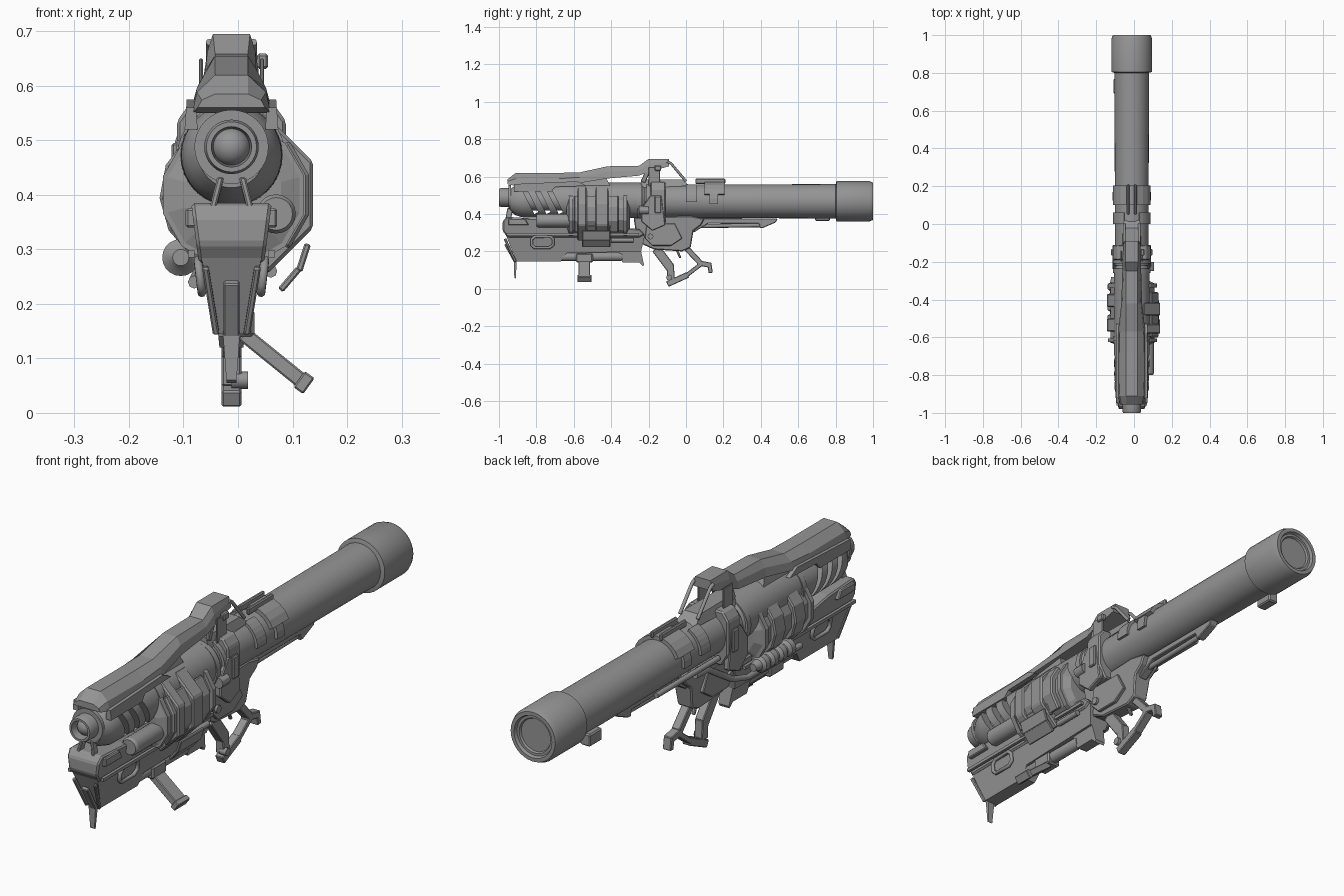
import bpy, bmesh, math
from mathutils import Vector

if "Cube" in bpy.data.objects:
    bpy.data.objects.remove(bpy.data.objects["Cube"])

grey = bpy.data.materials.new("gunmetal grey")
grey.use_nodes = True
grey.diffuse_color = (0.3, 0.3, 0.3, 1)
grey.node_tree.nodes["Principled BSDF"].inputs["Base Color"].default_value = (0.3, 0.3, 0.3, 1)

CX = -0.012   # barrel axis
CZ = 0.468


def finish(name, bm, smooth=False, bevel=0):
    bmesh.ops.recalc_face_normals(bm, faces=bm.faces)
    me = bpy.data.meshes.new(name)
    bm.to_mesh(me)
    bm.free()
    me.materials.append(grey)
    ob = bpy.data.objects.new(name, me)
    bpy.context.collection.objects.link(ob)
    if smooth:
        me.shade_smooth()
        me.set_sharp_from_angle(angle=math.radians(30))
    if bevel:
        mod = ob.modifiers.new("chamfer", "BEVEL")
        mod.width, mod.segments = bevel, 1
    return ob


def loft(name, rings, **kw):
    """Skin a list of equal-length closed rings and cap both ends."""
    bm = bmesh.new()
    rows = [[bm.verts.new(p) for p in r] for r in rings]
    n = len(rows[0])
    for a, b in zip(rows, rows[1:]):
        for i in range(n):
            bm.faces.new((a[i], a[(i + 1) % n], b[(i + 1) % n], b[i]))
    bm.faces.new(rows[0])
    bm.faces.new(rows[-1])
    return finish(name, bm, **kw)


def prism(name, pts, w_low, w_top=None, cx=CX, **kw):
    """Side profile (y, z) given width along x; half-width varies with height."""
    w_top = w_low if w_top is None else w_top
    lo, hi = min(p[1] for p in pts), max(p[1] for p in pts)
    w = lambda z: w_low + (w_top - w_low) * (z - lo) / (hi - lo)
    return loft(name, [[(cx + s * w(z), y, z) for y, z in pts] for s in (-1, 1)], **kw)


def lathe(name, prof, cx=CX, cz=CZ, seg=32, smooth=True, turn=0):
    """Revolve (y, radius) about an axis parallel to y."""
    rings = []
    for y, r in prof:
        ang = [2 * math.pi * (i + turn) / seg for i in range(seg)]
        rings.append([(cx + r * math.cos(a), y, cz + r * math.sin(a)) for a in ang])
    return loft(name, rings, smooth=smooth)


def sector(name, r0, r1, a0, a1, y0, y1, n, cx=CX, cz=CZ, **kw):
    """Curved plate wrapped around an axis parallel to y."""
    ang = [math.radians(a0 + (a1 - a0) * i / n) for i in range(n + 1)]
    pol = lambda r, a, y: (cx + r * math.cos(a), y, cz + r * math.sin(a))
    return loft(name, [[pol(r0, a, y0), pol(r1, a, y0), pol(r1, a, y1), pol(r0, a, y1)]
                       for a in ang], **kw)


def box(name, c, size, bevel=0):
    bm = bmesh.new()
    bmesh.ops.create_cube(bm, size=1)
    for v in bm.verts:
        v.co = Vector(c) + Vector([v.co[i] * size[i] for i in range(3)])
    return finish(name, bm, bevel=bevel)


def bar(name, p, q, thick, width, side=(1, 0, 0), bevel=0.003):
    """Rectangular bar from p to q; width lies along the side vector."""
    p, q, s = Vector(p), Vector(q), Vector(side)
    t = (q - p).normalized().cross(s).normalized() * thick / 2
    s = s * width / 2
    return loft(name, [[e + s + t, e - s + t, e - s - t, e + s - t] for e in (p, q)], bevel=bevel)


def pipe(name, pts, r, cyclic=False):
    cu = bpy.data.curves.new(name, "CURVE")
    cu.dimensions = "3D"
    cu.bevel_depth, cu.bevel_resolution, cu.use_fill_caps = r, 2, True
    sp = cu.splines.new("POLY")
    sp.points.add(len(pts) - 1)
    for pt, co in zip(sp.points, pts):
        pt.co = (*co, 1)
    sp.use_cyclic_u = cyclic
    cu.materials.append(grey)
    ob = bpy.data.objects.new(name, cu)
    bpy.context.collection.objects.link(ob)


# Rear launch tube and end cap
lathe("launch_tube", [(-.22, .088), (.82, .092)])
lathe("tube_end_cap", [(.8, .09), (.805, .108), (.98, .108), (1, .1), (1, .085),
                       (.988, .08), (.988, .07), (.98, .066)])

# Front barrel housing with slanted vents
body = lathe("barrel_housing", [(-.94, .06), (-.91, .08), (-.87, .092), (-.5, .095), (-.24, .095), (-.22, .08)], cz=.473)
for i in range(3):
    y = -.83 + i * .065
    cut = bar("vent_cutter", (CX, y - .035, .535), (CX, y + .03, .405), .024, .3, bevel=0)
    cut.hide_render = True
    cut.hide_set(True)
    mod = body.modifiers.new("vent", "BOOLEAN")
    mod.object, mod.operation, mod.solver = cut, "DIFFERENCE", "EXACT"
lathe("barrel_core", [(-.9, .055), (-.3, .055)], cz=.473)
lathe("muzzle", [(-.95, .068), (-.935, .068), (-.935, .05), (-.99, .05), (-1, .046),
                 (-1, .037), (-.96, .033)], cz=.488)
bm = bmesh.new()
bmesh.ops.create_uvsphere(bm, u_segments=24, v_segments=12, radius=.035)
bmesh.ops.translate(bm, verts=bm.verts, vec=(CX, -.955, .488))
finish("muzzle_ball", bm, smooth=True)
for y in (-.62, -.26, -.21):
    lathe("housing_ring", [(y, .09), (y, .1), (y + .025, .1), (y + .025, .09)])

# Faceted cowl along the top, rising into the sight
rings = []
for y, zb, zt, wb, wt in [(-.955, .56, .585, .062, .03), (-.91, .55, .62, .072, .03),
                          (-.68, .55, .62, .074, .03), (-.57, .565, .622, .072, .03),
                          (-.42, .59, .655, .055, .03), (-.25, .605, .658, .05, .03),
                          (-.2, .625, .695, .05, .034), (-.09, .655, .695, .045, .034)]:
    zm, wm = zb + (zt - zb) * .55, wb * .88
    rings.append([(CX + x, y, z) for x, z in ((-wb, zb), (-wm, zm), (-wt, zt),
                                             (wt, zt), (wm, zm), (wb, zb))])
loft("top_cowl", rings)
prism("cowl_support", [(-.6, .54), (-.58, .6), (-.43, .6), (-.4, .54)], .055, .04)
prism("sight_base", [(-.24, .54), (-.24, .585), (-.02, .585), (.02, .55)], .05, .035)
for s in (-1, 1):
    x = CX + s * .04
    pipe("sight_strut", [(x, -.1, .68), (x, -.08, .67), (x, 0, .575)], .007)
    bar("sight_front_leg", (x, -.2, .64), (x, -.23, .57), .025, .012)
    box("sight_side_plate", (CX + s * .056, -.17, .6), (.007, .06, .1), .002)
    # Skirts below the cowl
    prism("cowl_skirt", [(-.92, .52), (-.92, .56), (-.58, .575), (-.53, .55), (-.7, .545), (-.72, .52)],
          .012, .008, cx=CX + s * .074)
box("sight_knob", (.045, -.15, .645), (.02, .035, .028), .004)

# Collar block around the tube
shape = [(-.1, .4), (-.1, .535), (-.075, .57), (.075, .57), (.1, .535), (.1, .4), (.07, .35), (-.07, .35)]
loft("collar", [[(CX + x, y, z) for x, z in shape] for y in (-.19, -.11)], bevel=.006)
for s in (-1, 1):
    prism("collar_side_plate", [(-.24, .36), (-.24, .43), (-.19, .5), (-.13, .5), (-.11, .34), (-.18, .31)],
          .012, cx=CX + s * .09, bevel=.004)
    box("collar_clip", (CX + s * .1, -.15, .45), (.02, .035, .09), .004)
    sector("tube_clasp", .085, .1, 90 - s * 92, 90 - s * 25, -.0, .06, 6)
lathe("collar_stud", [(-.25, .022), (-.2, .022)], cx=.085, cz=.42, seg=12)

# Saddle on the tube
sector("saddle", .085, .106, 22, 158, .1, .205, 8)
sector("saddle_tabs", .085, .102, -8, 188, .125, .17, 12)
for s in (-1, 1):
    box("saddle_rail", (CX + s * .02, .13, .575), (.014, .16, .028), .004)

# Drum with flanges and faceted side plates
DX, DZ = -.008, .4
lathe("drum", [(-.64, .09), (-.625, .125), (-.625, .134), (-.605, .134), (-.605, .12), (-.335, .12),
               (-.335, .134), (-.315, .134), (-.315, .12), (-.3, .09)], DX, DZ, 12, False, .5)
for y0, y1 in ((-.58, -.53), (-.485, -.415)):
    sector("drum_left_plate", .12, .158, -67.5, 67.5, y0, y1, 3, DX, DZ, bevel=.006)
sector("drum_left_cover", .11, .143, -45, 45, -.6, -.36, 3, DX, DZ, bevel=.006)
for y0, y1 in ((-.57, -.5), (-.44, -.37)):
    sector("drum_right_plate", .11, .136, 130, 235, y0, y1, 4, DX, DZ, bevel=.005)
for a, b in (((.128, .31), (.112, .26)), ((.112, .265), (.078, .225)), ((.115, .34), (.085, .3))):
    bar("drum_lower_bracket", (a[0], -.48, a[1]), (b[0], -.48, b[1]), .012, .15, side=(0, 1, 0))

# Side canister on the left, ribbed coil and hose on the right
lathe("canister", [(-.8, .02), (-.8, .03), (-.79, .036), (-.63, .036), (-.6, .03)], cx=.07, cz=.365, seg=20)
ribs = [(-.53, .015)]
for i in range(4):
    y = -.52 + i * .055
    ribs += [(y, .022), (y + .01, .034), (y + .035, .034), (y + .045, .022)]
lathe("ribbed_coil", ribs + [(-.28, .015)], cx=-.105, cz=.285, seg=20)
pipe("right_hose", [(-.08, -.62, .24), (-.08, -.28, .24), (-.07, -.2, .26), (-.065, -.12, .31),
                    (-.07, -.04, .36), (-.075, .05, .37)], .012)
pipe("left_hose", [(.06, -.4, .26), (.06, -.28, .26)], .012)

# Lower front body
prism("front_upper_block", [(-.96, .385), (-.98, .36), (-.98, .31), (-.955, .275), (-.25, .275), (-.22, .29),
                            (-.25, .32), (-.62, .34), (-.8, .375)], .06, .074, bevel=.006)
prism("front_keel", [(-.962, .285), (-.905, .145), (-.67, .145), (-.64, .19), (-.24, .2), (-.22, .285)], .03, .055)
prism("keel_rear_skid", [(-.36, .2), (-.34, .14), (-.25, .14), (-.23, .12), (-.225, .13), (-.24, .2)], .022, .03)
for s in (-1, 1):
    x = CX + s * .048
    bar("nose_frame", (x, -.968, .268), (CX + s * .028, -.912, .145), .014, .012)
    bar("muzzle_support", (CX + s * .034, -.95, .375), (CX + s * .02, -.94, .43), .03, .012)
    prism("body_edge_strip", [(-.96, .285), (-.96, .298), (-.25, .298), (-.25, .285)], .006, cx=CX + s * .074)
    prism("body_corner_pad", [(-.95, .34), (-.95, .375), (-.86, .375), (-.84, .34)], .012, cx=CX + s * .072, bevel=.004)
    # Rounded rim of the side opening
    rim = [(-.81, .22), (-.73, .22), (-.71, .235), (-.71, .265), (-.725, .28), (-.805, .28), (-.825, .265), (-.825, .235)]
    pipe("side_opening_rim", [(CX + s * (.058 + (z - .25) * .12), y, z) for y, z in rim], .008, True)
bar("nose_centre_bar", (CX, -.965, .24), (CX, -.91, .14), .016, .03)
prism("nose_blade", [(-.92, .15), (-.918, .06), (-.91, .055), (-.905, .15)], .009, .016)

# Folding foregrip angled out to the left
lathe("foregrip_rail", [(-.67, .02), (-.66, .024), (-.35, .024), (-.34, .02)], cx=.0, cz=.172, seg=16)
bar("foregrip", (.01, -.543, .145), (.12, -.543, .056), .028, .062, side=(0, 1, 0))
bar("foregrip_cap", (.112, -.543, .062), (.13, -.543, .049), .036, .076, side=(0, 1, 0))
box("foregrip_clamp", (.0, -.543, .165), (.06, .09, .05), .006)

# Receiver and rear arm
prism("receiver", [(-.28, .38), (.02, .39), (.1, .375), (.08, .34), (.04, .31), (.025, .22), (-.02, .2), (-.17, .21),
                   (-.26, .25)], .032, .045, bevel=.005)
for s in (-1, 1):
    prism("receiver_side_plate", [(-.22, .27), (-.21, .35), (-.06, .35), (-.02, .27), (-.08, .23), (-.18, .23)],
          .008, cx=CX + s * .042, bevel=.003)
    pipe("receiver_pin", [(CX + s * .04, -.19, .28), (CX + s * .06, -.19, .28)], .016)
prism("arm_beam", [(.03, .375), (.49, .375), (.48, .355), (.41, .325), (.395, .325), (.39, .35), (.12, .35), (.04, .3)],
      .018, bevel=.003)
pipe("arm_rod", [(CX, .06, .335), (CX, .4, .34)], .011)
pipe("right_guide_rod", [(-.075, -.1, .385), (-.075, .3, .385)], .011)
box("right_guide_bracket", (-.085, .73, .388), (.045, .08, .05), .005)

# Grip and guard frame
frame = [((-.16, .215), (-.085, .115), .05), ((-.085, .13), (-.08, .05), .04), ((-.1, .025), (.01, .075), .032),
         ((.0, .07), (.085, .135), .022), ((.0, .22), (.075, .14), .03), ((.06, .14), (.135, .125), .028),
         ((.125, .135), (.132, .085), .022)]
for (y0, z0), (y1, z1), t in frame:
    bar("grip_frame", (CX, y0, z0), (CX, y1, z1), t, .036)
bar("trigger", (CX, -.05, .21), (CX, -.03, .165), .012, .014)
pipe("grip_stud", [(CX, -.09, .06), (.018, -.09, .06)], .016)
